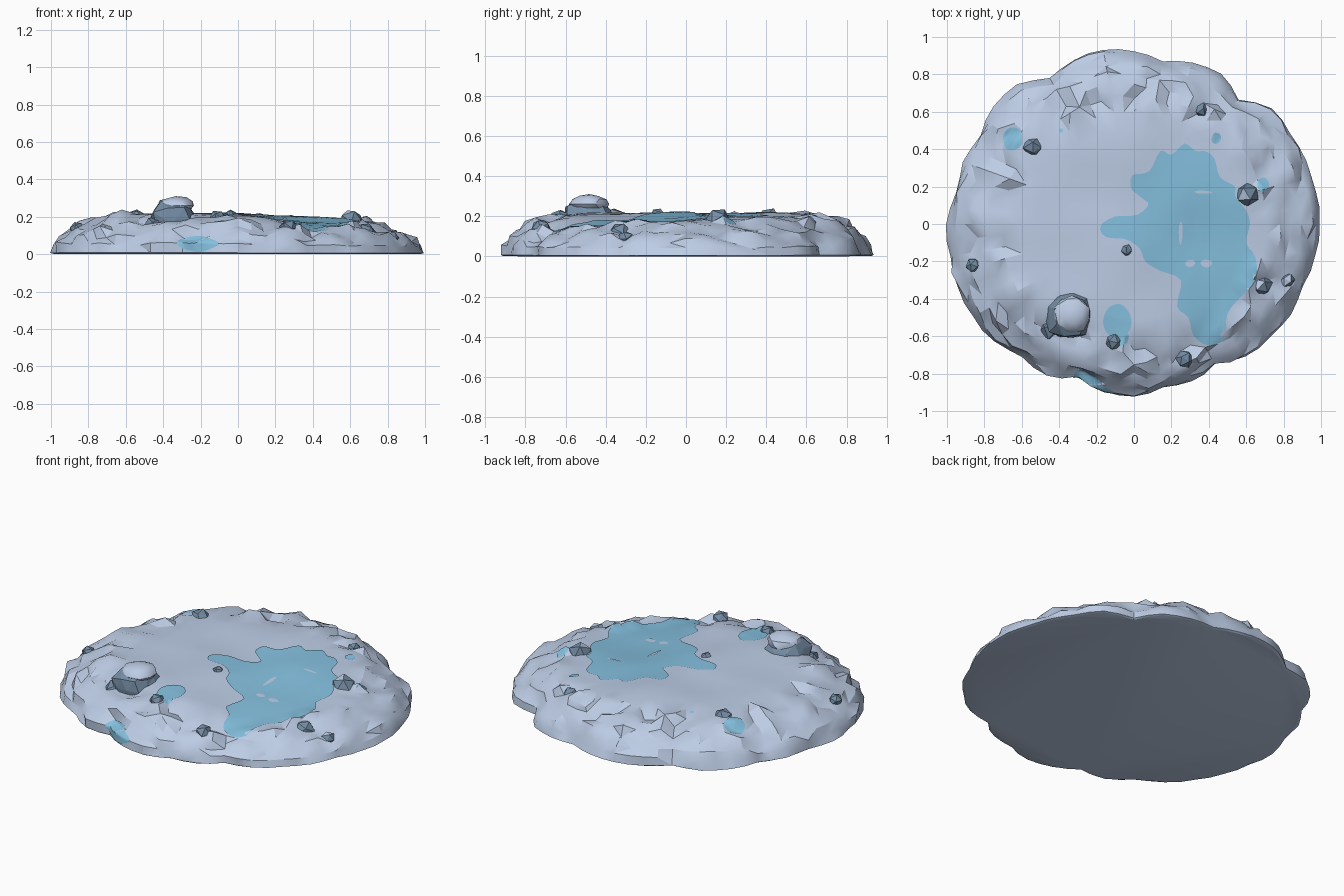
import bpy, bmesh, math, random
from mathutils import Vector, noise
from mathutils.bvhtree import BVHTree

if "Cube" in bpy.data.objects:
    bpy.data.objects.remove(bpy.data.objects["Cube"])

random.seed(4)


def material(name, rgb):
    m = bpy.data.materials.new(name)
    m.diffuse_color = (*rgb, 1)
    m.use_nodes = True
    m.node_tree.nodes["Principled BSDF"].inputs["Base Color"].default_value = m.diffuse_color
    return m


SNOW = material("snow", (0.51, 0.61, 0.79))
ICE = material("ice", (0.235, 0.53, 0.74))
ROCK = material("slate_rock", (0.175, 0.265, 0.375))


def make(name, bm, mats, smooth=None):
    me = bpy.data.meshes.new(name)
    bm.to_mesh(me)
    bm.free()
    ob = bpy.data.objects.new(name, me)
    bpy.context.collection.objects.link(ob)
    for m in mats:
        me.materials.append(m)
    if smooth:
        bpy.context.view_layer.objects.active = ob
        ob.select_set(True)
        bpy.ops.object.shade_smooth_by_angle(angle=math.radians(smooth))
        ob.select_set(False)
    return ob


# --- snow mound: lobed outline radius every 10 degrees
RADII = [.99, .985, .98, .965, .96, .87, .93, .915, .88, .925, .945, .935,
         .90, .97, .975, .95, .97, .965, 1.0, 1.0, 1.0, .99, .97, .925,
         .94, .87, .91, .925, .886, .90, .864, .928, .944, .965, .965, .98]
# (fraction of radius, fraction of height)
EDGE = [(.985, .03), (1, .06), (.985, .27), (.955, .45), (.91, .62), (.86, .75),
        (.80, .85), (.73, .93), (.64, .98), (.54, 1), (.44, 1), (.34, 1),
        (.24, 1), (.14, 1), (.06, 1)]
SEG = 72


def plateau(x, y):
    h = .22 - .045 * max(0, x) ** 1.2
    h -= .045 * math.exp(-((x - .42) ** 2 + (y + .45) ** 2) / .09)
    h -= .02 * math.exp(-((x - .35) ** 2 + y ** 2) / .06)
    return h + .012 * noise.noise(Vector((x * 3.5, y * 3.5, 2)))


bm = bmesh.new()
rings = []
for t, f in EDGE:
    ring = []
    for i in range(SEG):
        a = 2 * math.pi * i / SEG
        r0, r1 = RADII[i // 2], RADII[(i // 2 + 1) % 36]
        r = r0 if i % 2 == 0 else (r0 + r1) / 2 + .004
        w = max(0, (t - .5) / .5)
        r = t * (.945 + (r - .945) * w)
        x, y = r * math.cos(a), r * math.sin(a)
        bump = noise.noise(Vector((x * 9, y * 9, f * 5)))
        if 0.05 < f < .97:
            k = 1 + (.03 if f > .2 else .012) * bump
            x, y = x * k, y * k
        z = plateau(x, y) * f * (1 + (.28 * bump if .2 < f < .97 else 0))
        ring.append(bm.verts.new((x, y, max(0, z))))
    rings.append(ring)
for a, b in zip(rings, rings[1:]):
    for i in range(SEG):
        j = (i + 1) % SEG
        bm.faces.new((a[i], a[j], b[j], b[i]))
bm.faces.new(rings[-1])
bm.faces.new(rings[0][::-1])
bmesh.ops.triangulate(bm, faces=bm.faces[:])
bmesh.ops.recalc_face_normals(bm, faces=bm.faces[:])
bmesh.ops.translate(bm, verts=bm.verts[:], vec=(0, 0, -min(v.co.z for v in bm.verts)))
tree = BVHTree.FromBMesh(bm)
make("snow_mound", bm, [SNOW], 28)


def ground(x, y):
    hit = tree.ray_cast(Vector((x, y, 1)), Vector((0, 0, -1)))
    return hit[0] or Vector((x, y, 0))


# --- patches: thin skins draped on the mound
def curve(pts, n=3):
    out = []
    for i in range(len(pts)):
        p = [Vector(pts[(i + k) % len(pts)]) for k in (-1, 0, 1, 2)]
        for s in range(n):
            t = s / n
            out.append(.5 * (2 * p[1] + (p[2] - p[0]) * t
                             + (2 * p[0] - 5 * p[1] + 4 * p[2] - p[3]) * t * t
                             + (3 * p[1] - p[0] - 3 * p[2] + p[3]) * t ** 3))
    return out


def patch(name, center, pts, front=False, nr=12, mat=ICE, lift=.005):
    c = Vector(center)
    d = Vector((0, 1, 0)) if front else Vector((0, 0, -1))

    def drape(p):
        o = Vector((p.x, -2, p.y)) if front else Vector((p.x, p.y, 1))
        hit = tree.ray_cast(o, d)
        return (hit[0] if hit[0] else Vector((p.x, -.85, p.y))) - d * lift

    bm = bmesh.new()
    loop = curve(pts)
    mid = bm.verts.new(drape(c))
    prev = None
    for k in range(1, nr + 1):
        ring = [bm.verts.new(drape(c + (p - c) * k / nr)) for p in loop]
        for i in range(len(ring)):
            j = (i + 1) % len(ring)
            if prev:
                bm.faces.new((prev[i], ring[i], ring[j], prev[j]))
            else:
                bm.faces.new((mid, ring[i], ring[j]))
        prev = ring
    bm.normal_update()
    if sum((f.normal.dot(d) for f in bm.faces)) > 0:
        bmesh.ops.reverse_faces(bm, faces=bm.faces[:])
    make(name, bm, [mat], 40)


def blob(cx, cy, rx, ry, n=9):
    pts = []
    for i in range(n):
        a, k = 2 * math.pi * i / n, random.uniform(.88, 1.14)
        pts.append((cx + rx * k * math.cos(a), cy + ry * k * math.sin(a)))
    return pts


patch("ice_pool", (.35, -.1), [
    (.27, .43), (.33, .39), (.38, .39), (.43, .35), (.46, .25), (.54, .2),
    (.54, .15), (.6, .07), (.62, 0), (.6, -.1), (.65, -.18), (.65, -.3),
    (.57, -.39), (.5, -.48), (.48, -.61), (.4, -.65), (.32, -.6), (.29, -.5),
    (.23, -.44), (.25, -.3), (.14, -.25), (.06, -.2), (.03, -.13), (-.05, -.08),
    (-.15, -.07), (-.18, -.01), (-.1, .04), (.02, .05), (.08, .12), (-.01, .18),
    (-.01, .26), (.08, .28), (.14, .39), (.2, .37)])
for n, (x, y, rx, ry) in enumerate([(-.09, -.51, .08, .085), (-.65, .46, .055, .06),
                                    (-.06, -.6, .03, .05), (.44, .46, .025, .03),
                                    (.69, .21, .03, .035), (-.39, .5, .012, .012)]):
    patch("ice_patch_%d" % n, (x, y), blob(x, y, rx, ry), nr=4)
patch("front_ice_patch", (-.22, .055), blob(-.22, .057, .105, .042), True, 6)
# snow flecks showing through the ice
for n, (x, y, rx, ry) in enumerate([(.3, -.21, .025, .02), (.39, -.21, .03, .02),
                                    (.25, -.05, .01, .06), (.37, .17, .05, .008)]):
    patch("snow_fleck_%d" % n, (x, y), blob(x, y, rx, ry), nr=2, mat=SNOW, lift=.008)


# --- rocks: faceted lumps, upward faces carry snow when cap is given
def rock(name, x, y, r, top, sub=1, flat=1.0, cap=2.0):
    bm = bmesh.new()
    bmesh.ops.create_icosphere(bm, subdivisions=sub, radius=1)
    z = ground(x, y).z + top - r * flat
    tilt, spin = random.uniform(.3, .9), random.uniform(0, 6)
    bmesh.ops.rotate(bm, verts=bm.verts[:], cent=(0, 0, 0),
                     matrix=(Vector((math.cos(spin), math.sin(spin), tilt))
                             .to_track_quat('X', 'Z').to_matrix()))
    for v in bm.verts:
        k = r * random.uniform(.92, 1.15)
        v.co = Vector((x + k * v.co.x, y + k * v.co.y, z + k * flat * v.co.z))
    bm.normal_update()
    for f in bm.faces:
        f.material_index = int(f.normal.dot(Vector((-.3, -.1, .95))) > cap)
    make(name, bm, [ROCK, SNOW])


rock("boulder", -.35, -.49, .128, .075, 2, .85)
rock("boulder_foot", -.45, -.555, .065, .03)
for i, (x, y, r, top, cap) in enumerate([
        (-.54, .41, .055, .035, 2), (.36, .61, .037, .03, 2), (.605, .16, .066, .05, .85),
        (.68, -.33, .06, .045, .85), (.82, -.30, .04, .035, .85), (.27, -.72, .048, .04, 2),
        (-.11, -.63, .045, .035, 2), (-.86, -.22, .04, .035, 2), (-.04, -.14, .034, .022, 2)]):
    rock("small_rock_%d" % i, x, y, r, top, 1, 1, cap)

# --- snow cap on the boulder
bm = bmesh.new()
bmesh.ops.create_icosphere(bm, subdivisions=2, radius=1)
base = ground(-.35, -.49).z
for v in bm.verts:
    k = 1 + .15 * noise.noise(v.co * 2)
    v.co = Vector((-.332 + .1 * k * v.co.x, -.482 + .1 * k * v.co.y,
                   base + .045 + .05 * k * v.co.z))
make("boulder_snow_cap", bm, [SNOW], 28)
